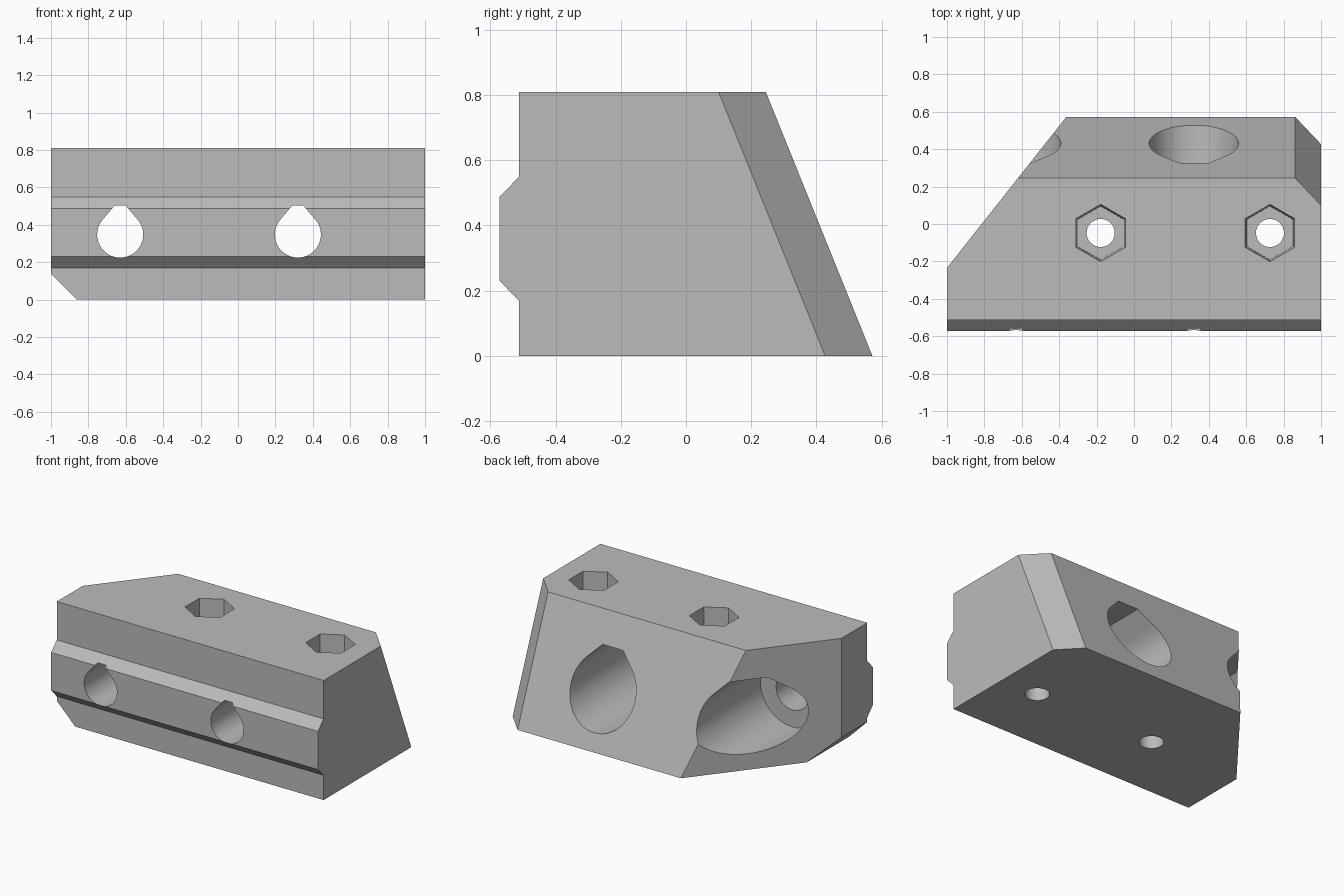
import bpy, bmesh, math
from mathutils import Vector

if "Cube" in bpy.data.objects:
    bpy.data.objects.remove(bpy.data.objects["Cube"])

grey = bpy.data.materials.new("grey_plastic")
grey.use_nodes = True
grey.diffuse_color = (0.5, 0.5, 0.5, 1)
grey.node_tree.nodes["Principled BSDF"].inputs["Base Color"].default_value = (0.5, 0.5, 0.5, 1)


def make_object(name, bm):
    bmesh.ops.recalc_face_normals(bm, faces=bm.faces[:])
    mesh = bpy.data.meshes.new(name)
    bm.to_mesh(mesh)
    bm.free()
    mesh.materials.append(grey)
    obj = bpy.data.objects.new(name, mesh)
    bpy.context.collection.objects.link(obj)
    return obj


def loft(start, end):
    """Closed solid between two matching outlines."""
    bm = bmesh.new()
    a = [bm.verts.new(p) for p in start]
    b = [bm.verts.new(p) for p in end]
    bm.faces.new(a)
    bm.faces.new(b)
    for i in range(len(a)):
        j = (i + 1) % len(a)
        bm.faces.new((a[i], a[j], b[j], b[i]))
    return bm


def trim(bm, point, normal):
    """Cut away everything on the normal's side and cap the cut."""
    geom = bm.verts[:] + bm.edges[:] + bm.faces[:]
    cut = bmesh.ops.bisect_plane(bm, geom=geom, plane_co=point, plane_no=normal,
                                 clear_outer=True)["geom_cut"]
    edges = [e for e in cut if isinstance(e, bmesh.types.BMEdge)]
    bmesh.ops.edgeloop_fill(bm, edges=edges)
    bmesh.ops.recalc_face_normals(bm, faces=bm.faces[:])


def ring(x, y, z, radius, sides):
    return [(x + radius * math.sin(math.tau * i / sides),
             y + radius * math.cos(math.tau * i / sides), z) for i in range(sides)]


def bore(x, z, radius, flat_z, flat_half, y0, y1):
    """Horizontal bore with a sloped, flat-topped roof."""
    outline = [(x + flat_half, flat_z), (x - flat_half, flat_z)]
    for i in range(49):
        a = math.radians(135 + 270 * i / 48)
        outline.append((x + radius * math.cos(a), z + radius * math.sin(a)))
    return loft([(px, y0, pz) for px, pz in outline], [(px, y1, pz) for px, pz in outline])


# Block: side profile with a front rail and a sloped back
profile = [(-0.512, 0), (0.572, 0), (0.245, 0.81), (-0.512, 0.81),
           (-0.512, 0.55), (-0.572, 0.488), (-0.572, 0.23), (-0.512, 0.168)]
bm = loft([(-1, y, z) for y, z in profile], [(1, y, z) for y, z in profile])

# Corner cuts: upright left one, sloped right one, lower left edge
trim(bm, (-1, -0.235, 0), Vector((-0.81, 0.64, 0)).normalized())
corner = Vector((0.862, 0.572, 0))
along = Vector((1, 0.427, 0)) - corner
slope = Vector((0, -0.327, 0.81))
trim(bm, corner, along.cross(slope).normalized() * -1)
trim(bm, (-0.862, 0, 0), Vector((-1, 0, -1)).normalized())
block = make_object("mounting_block", bm)

# Cutters: stepped horizontal bores and vertical screw holes with nut pockets
cutters = []
for x in (-0.63, 0.32):
    cutters.append(bore(x, 0.348, 0.123, 0.503, 0.03, -0.8, 0))
    cutters.append(bore(x, 0.348, 0.239, 0.61, 0.076, -0.24, 0.9))
for x in (-0.178, 0.727):
    cutters.append(loft(ring(x, -0.048, -0.1, 0.075, 48), ring(x, -0.048, 0.9, 0.075, 48)))
    cutters.append(loft(ring(x, -0.048, 0.45, 0.143, 6), ring(x, -0.048, 0.82, 0.153, 6)))

bpy.context.view_layer.objects.active = block
for cutter_mesh in cutters:
    cutter = make_object("hole_cutter", cutter_mesh)
    cutter.hide_render = True
    cut = block.modifiers.new("hole", 'BOOLEAN')
    cut.operation = 'DIFFERENCE'
    cut.solver = 'EXACT'
    cut.object = cutter
    bpy.ops.object.modifier_apply(modifier=cut.name)
    bpy.data.objects.remove(cutter)

# Smooth bore walls, sharp edges elsewhere
bpy.ops.object.select_all(action='DESELECT')
block.select_set(True)
bpy.ops.object.shade_smooth_by_angle(angle=math.radians(25))
